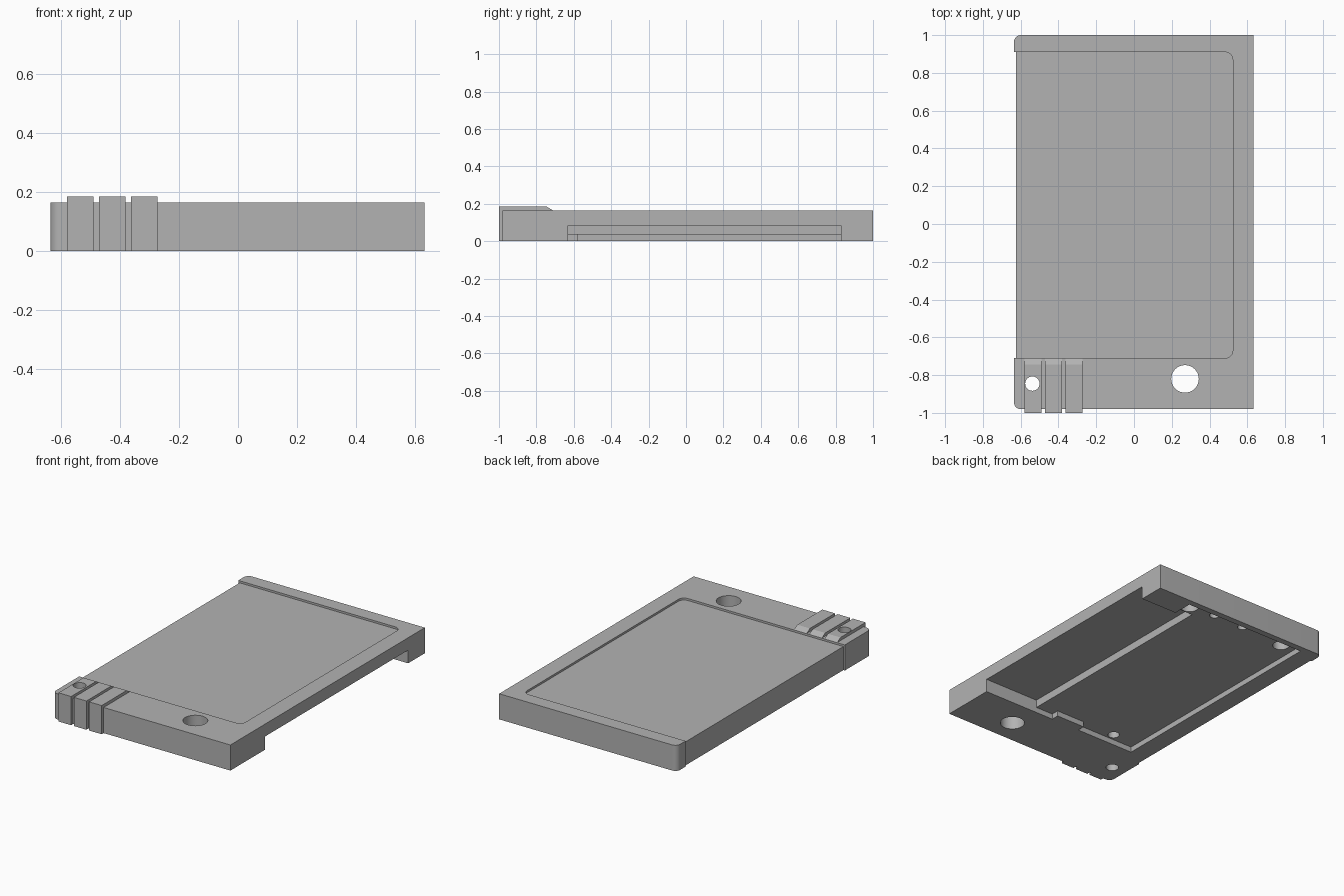
import bpy
import bmesh
from math import sin, cos, pi, radians
from mathutils import Vector

old = bpy.data.objects.get("Cube")
if old:
    bpy.data.objects.remove(old, do_unlink=True)

grey = bpy.data.materials.new("plain_grey")
grey.use_nodes = True
COLOUR = (0.45, 0.45, 0.45, 1)
grey.diffuse_color = COLOUR
grey.node_tree.nodes["Principled BSDF"].inputs["Base Color"].default_value = COLOUR


def rounded(corners, steps=8):
    """Outline from (x, y, radius) corners, with right-angle corners rounded."""
    pts = []
    for i, (x, y, r) in enumerate(corners):
        p = Vector((x, y))
        if not r:
            pts.append(p)
            continue
        a = (Vector(corners[i - 1][:2]) - p).normalized() * r
        b = (Vector(corners[(i + 1) % len(corners)][:2]) - p).normalized() * r
        for k in range(steps + 1):
            t = k / steps * pi / 2
            pts.append(p + a * (1 - sin(t)) + b * (1 - cos(t)))
    return pts


def rect(x0, x1, y0, y1):
    return [(x0, y0), (x1, y0), (x1, y1), (x0, y1)]


def circle(x, y, r, n=32):
    return [(x + r * cos(2 * pi * i / n), y + r * sin(2 * pi * i / n)) for i in range(n)]


def prism(name, outline, lo, hi, along_x=False):
    """Extrude an outline along z, or a (y, z) profile along x."""
    bm = bmesh.new()
    place = (lambda a, b: (lo, a, b)) if along_x else (lambda a, b: (a, b, lo))
    face = bm.faces.new([bm.verts.new(place(*p)) for p in outline])
    ext = bmesh.ops.extrude_face_region(bm, geom=[face])
    move = Vector((hi - lo, 0, 0)) if along_x else Vector((0, 0, hi - lo))
    bmesh.ops.translate(bm, vec=move, verts=[v for v in ext["geom"] if isinstance(v, bmesh.types.BMVert)])
    bmesh.ops.recalc_face_normals(bm, faces=bm.faces)
    mesh = bpy.data.meshes.new(name)
    bm.to_mesh(mesh)
    bm.free()
    mesh.materials.append(grey)
    obj = bpy.data.objects.new(name, mesh)
    bpy.context.collection.objects.link(obj)
    return obj


def combine(base, tool, operation):
    """Apply a boolean and discard the tool."""
    mod = base.modifiers.new("shape", "BOOLEAN")
    mod.operation, mod.object, mod.solver = operation, tool, "EXACT"
    bpy.context.view_layer.objects.active = base
    bpy.ops.object.modifier_apply(modifier=mod.name)
    bpy.data.objects.remove(tool, do_unlink=True)


TOP = 0.165
FLOOR = 0.035    # ceiling of the shallow underside pocket
NOTCH = 0.085    # ceiling of the deep underside pocket

# Main slab, with the right-hand corners rounded and its right wall set in
side, inset = -0.635, -0.625
slab = prism("slab", rounded([
    (0.632, -0.98, 0), (0.632, 1, 0), (side, 1, 0.035), (side, 0.91, 0),
    (inset, 0.91, 0), (inset, -0.71, 0), (side, -0.71, 0), (side, -0.98, 0.035)]), 0, TOP)

# Three raised grip ribs wrapping over the front edge
rib_profile = [(-1, 0), (-1, 0.185), (-0.745, 0.185), (-0.712, TOP),
               (-0.712, 0.12), (-0.96, 0.12), (-0.96, 0)]
for i in range(3):
    x = -0.58 + 0.109 * i
    combine(slab, prism("rib", rib_profile, x, x + 0.09, along_x=True), "UNION")

# Shallow rounded panel recess on top, open to the right side
combine(slab, prism("panel_recess", rounded([
    (-0.7, -0.71, 0), (0.523, -0.71, 0.04), (0.523, 0.91, 0.04), (-0.7, 0.91, 0)]),
    TOP - 0.013, 0.3), "DIFFERENCE")

# Underside pockets: shallow bay with a tab at the front, deep bay open at the left
combine(slab, prism("shallow_bay", [
    (-0.505, -0.63), (-0.09, -0.63), (-0.09, -0.58), (0.115, -0.58), (0.115, -0.63),
    (0.37, -0.63), (0.37, 0.96), (-0.505, 0.96)], -0.1, FLOOR), "DIFFERENCE")
combine(slab, prism("deep_bay", rect(0.24, 0.7, -0.63, 0.83), -0.1, NOTCH), "DIFFERENCE")

# Through holes, then blind holes in the underside
for x, y, r, depth in [
        (0.27, -0.82, 0.073, 0.4), (-0.538, -0.845, 0.038, 0.4),
        (0.31, 0.89, 0.055, 0.12), (0.13, 0.91, 0.03, 0.12), (-0.09, 0.91, 0.03, 0.12),
        (-0.41, 0.89, 0.05, 0.12), (-0.33, -0.585, 0.035, 0.12)]:
    combine(slab, prism("hole", circle(x, y, r), -0.1, depth), "DIFFERENCE")

# Smooth the round walls while keeping edges sharp
bpy.ops.object.select_all(action="DESELECT")
slab.select_set(True)
bpy.context.view_layer.objects.active = slab
bpy.ops.object.shade_smooth_by_angle(angle=radians(30))
